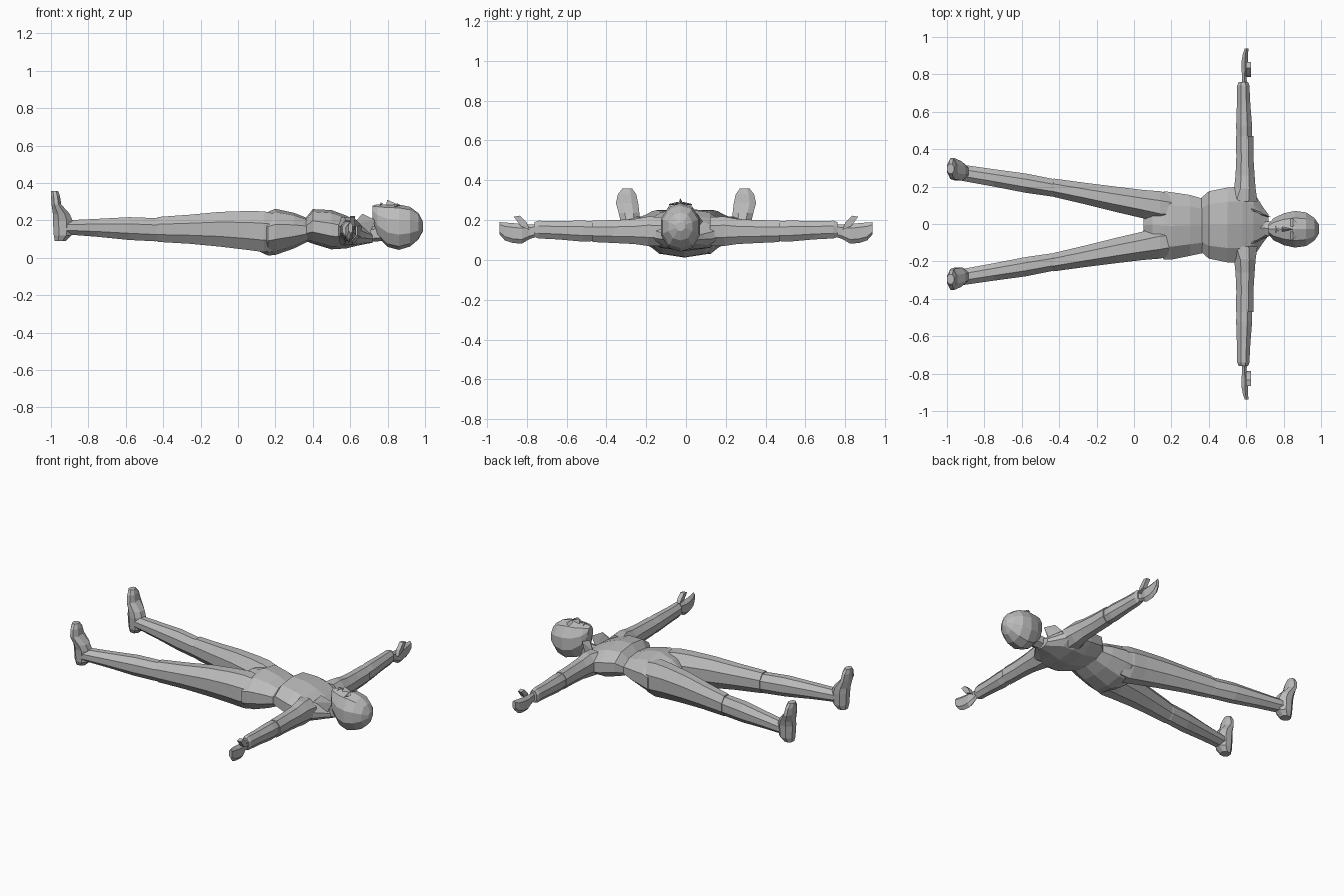
import bpy, bmesh, math
from mathutils import Vector

cube = bpy.data.objects.get("Cube")
if cube:
    bpy.data.objects.remove(cube, do_unlink=True)

grey = bpy.data.materials.new("plain grey")
grey.use_nodes = True
colour = (0.5, 0.5, 0.5, 1)
grey.diffuse_color = colour
grey.node_tree.nodes["Principled BSDF"].inputs["Base Color"].default_value = colour

MID = -0.005  # y of the body's mirror plane


def finish(name, bm):
    bmesh.ops.recalc_face_normals(bm, faces=bm.faces)
    me = bpy.data.meshes.new(name)
    bm.to_mesh(me)
    bm.free()
    me.materials.append(grey)
    ob = bpy.data.objects.new(name, me)
    bpy.context.collection.objects.link(ob)
    return ob


def loft(name, axis, rings, sides=8, side=1, shift=0.0):
    """Skin rings (position, u_min, u_max, v_min, v_max) along an axis."""
    bm = bmesh.new()
    loops = []
    step = 2 * math.pi / sides
    fit = math.cos(step / 2)
    for p, u0, u1, v0, v1 in rings:
        loop = []
        for i in range(sides):
            a = (i + 0.5) * step
            cu = max(-1, min(1, math.cos(a) / fit))
            cv = max(-1, min(1, math.sin(a) / fit))
            u = (u0 + u1) / 2 + (u1 - u0) / 2 * cu
            v = (v0 + v1) / 2 + (v1 - v0) / 2 * cv
            x, y, z = {"X": (p, u, v), "Y": (u, p, v), "Z": (u, v, p)}[axis]
            loop.append(bm.verts.new((x, y * side + shift, z)))
        loops.append(loop)
    for a, b in zip(loops, loops[1:]):
        for i in range(sides):
            j = (i + 1) % sides
            bm.faces.new((a[i], a[j], b[j], b[i]))
    bm.faces.new(loops[0])
    bm.faces.new(loops[-1])
    return finish(name, bm)


def hull(name, points, side=1, shift=0.0):
    """Small faceted solid wrapped around a few points."""
    bm = bmesh.new()
    for x, y, z in points:
        bm.verts.new((x, y * side + shift, z))
    res = bmesh.ops.convex_hull(bm, input=bm.verts)
    bmesh.ops.delete(bm, geom=[v for v in bm.verts if not v.link_faces], context="VERTS")
    return finish(name, bm)


# Pelvis, waist and chest
loft("pelvis", "X", [
    (0.05, -0.04, 0.03, 0.08, 0.19),
    (0.10, -0.12, 0.11, 0.04, 0.23),
    (0.16, -0.19, 0.175, 0.012, 0.245),
    (0.20, -0.19, 0.17, 0.015, 0.262),
    (0.30, -0.17, 0.155, 0.05, 0.24),
    (0.37, -0.155, 0.135, 0.085, 0.212),
    (0.42, -0.15, 0.13, 0.09, 0.21)], 10)
loft("chest", "X", [
    (0.36, -0.15, 0.14, 0.09, 0.21),
    (0.40, -0.185, 0.175, 0.075, 0.26),
    (0.50, -0.205, 0.195, 0.045, 0.255),
    (0.58, -0.205, 0.20, 0.05, 0.225),
    (0.64, -0.175, 0.17, 0.065, 0.195),
    (0.69, -0.10, 0.09, 0.075, 0.16),
    (0.72, -0.06, 0.05, 0.08, 0.14)], 10)

# Neck and head
loft("neck", "X", [
    (0.62, -0.06, 0.03, 0.08, 0.18),
    (0.70, -0.06, 0.015, 0.085, 0.165),
    (0.78, -0.065, 0.01, 0.09, 0.18)], 6)
HY = -0.028
loft("head", "X", [
    (0.718, -0.025, 0.025, 0.205, 0.278),
    (0.745, -0.058, 0.058, 0.115, 0.286),
    (0.80, -0.085, 0.085, 0.058, 0.285),
    (0.86, -0.098, 0.098, 0.042, 0.285),
    (0.92, -0.09, 0.09, 0.06, 0.272),
    (0.965, -0.06, 0.06, 0.098, 0.238),
    (0.99, -0.022, 0.022, 0.145, 0.19)], 10, shift=HY)
hull("nose", [(0.79, -0.016, 0.275), (0.79, 0.016, 0.275), (0.798, 0, 0.31),
              (0.85, 0, 0.287), (0.85, 0, 0.27)], shift=HY)
hull("lips", [(0.757, -0.022, 0.28), (0.757, 0.022, 0.28), (0.762, 0, 0.296),
              (0.775, -0.008, 0.292), (0.775, 0.008, 0.292), (0.76, 0, 0.27)], shift=HY)

for side, word in ((1, "left"), (-1, "right")):
    # Brow above each eye
    hull(word + "_brow", [(0.836, 0.015, 0.28), (0.85, 0.012, 0.292), (0.838, 0.058, 0.272),
                          (0.85, 0.058, 0.281), (0.87, 0.035, 0.28)], side, HY)

    # Upright collar flap
    hull(word + "_collar", [(0.62, 0.10, 0.185), (0.62, 0.09, 0.18), (0.665, 0.068, 0.235),
                            (0.735, 0.048, 0.20), (0.70, 0.062, 0.12), (0.70, 0.052, 0.12)],
         side, -0.012)

    # Upper leg, and lower leg tucked in at the knee
    loft(word + "_thigh", "X", [
        (0.20, 0.01, 0.165, 0.04, 0.235),
        (0.14, 0.01, 0.18, 0.03, 0.248),
        (0.05, 0.035, 0.187, 0.042, 0.25),
        (-0.10, 0.07, 0.205, 0.06, 0.245),
        (-0.26, 0.11, 0.225, 0.075, 0.23),
        (-0.43, 0.15, 0.248, 0.085, 0.218)], 8, side, MID)
    loft(word + "_shin", "X", [
        (-0.40, 0.155, 0.24, 0.095, 0.205),
        (-0.44, 0.152, 0.247, 0.088, 0.212),
        (-0.58, 0.172, 0.275, 0.095, 0.217),
        (-0.75, 0.205, 0.298, 0.112, 0.208),
        (-0.92, 0.236, 0.322, 0.125, 0.20)], 8, side, MID)

    # Foot pointing upward, toes turned slightly outward
    loft(word + "_foot", "Z", [
        (0.09, -0.98, -0.92, 0.25, 0.31),
        (0.12, -0.985, -0.89, 0.236, 0.325),
        (0.20, -0.99, -0.885, 0.232, 0.33),
        (0.235, -0.99, -0.90, 0.234, 0.338),
        (0.285, -0.997, -0.945, 0.24, 0.352),
        (0.33, -1.0, -0.952, 0.25, 0.342),
        (0.358, -1.0, -0.962, 0.27, 0.32)], 8, side)

    # Arm with a cuff
    loft(word + "_upper_arm", "Y", [
        (0.12, 0.50, 0.66, 0.07, 0.215),
        (0.19, 0.535, 0.65, 0.07, 0.218),
        (0.26, 0.543, 0.645, 0.08, 0.205),
        (0.36, 0.547, 0.638, 0.085, 0.20),
        (0.47, 0.545, 0.638, 0.09, 0.198)], 8, side)
    loft(word + "_forearm", "Y", [
        (0.45, 0.55, 0.63, 0.095, 0.193),
        (0.52, 0.546, 0.632, 0.092, 0.198),
        (0.64, 0.55, 0.622, 0.103, 0.195),
        (0.74, 0.552, 0.617, 0.108, 0.197),
        (0.76, 0.56, 0.61, 0.115, 0.19)], 8, side)

    # Hand with thumb up
    loft(word + "_hand", "Y", [
        (0.74, 0.578, 0.604, 0.12, 0.18),
        (0.785, 0.578, 0.602, 0.105, 0.178),
        (0.825, 0.575, 0.612, 0.082, 0.18),
        (0.87, 0.575, 0.61, 0.085, 0.185),
        (0.91, 0.582, 0.61, 0.098, 0.188),
        (0.938, 0.592, 0.612, 0.13, 0.19)], 6, side)
    hull(word + "_thumb", [(0.785, 0.15), (0.80, 0.187), (0.835, 0.222),
                           (0.865, 0.215), (0.83, 0.17)] and
         [(x, y, z) for y, z in ((0.785, 0.15), (0.80, 0.187), (0.835, 0.222),
                                 (0.865, 0.217), (0.83, 0.17)) for x in (0.598, 0.625)], side)
